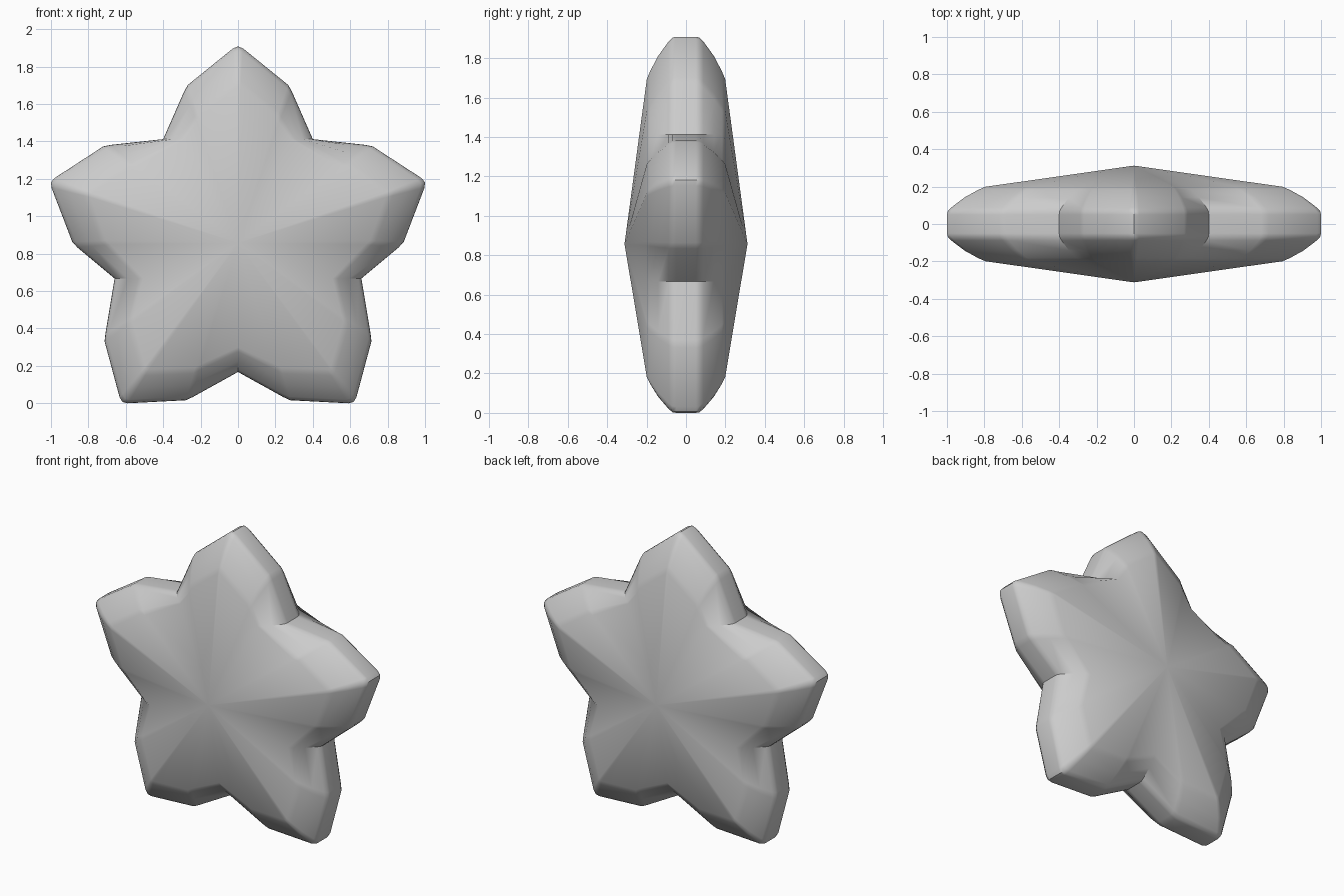
import bpy, bmesh, math

if "Cube" in bpy.data.objects:
    bpy.data.objects.remove(bpy.data.objects["Cube"])

CZ = 0.864          # height of the star's centre
APEX = 0.312        # half thickness at the centre
N_ARMS = 5

# one arm: (along, across) on the outer edge, paired with the front bevel edge
ARM = [((0.81, -0.288), (0.66, -0.225)),
       ((0.845, -0.268), (0.69, -0.212)),
       ((1.040, -0.027), (0.845, -0.014)),
       ((1.051, 0.0), (0.855, 0.0)),
       ((1.040, 0.027), (0.845, 0.014)),
       ((0.845, 0.268), (0.69, 0.212)),
       ((0.81, 0.288), (0.66, 0.225))]

# valleys following each arm: outer edge and front edge (x, z relative to centre)
VALLEY = [((-0.40, 0.555), (-0.295, 0.555)),
          ((-0.66, -0.19), (-0.52, -0.19)),
          ((0.0, -0.69), (0.0, -0.57)),
          ((0.66, -0.19), (0.52, -0.19)),
          ((0.40, 0.555), (0.295, 0.555))]


def place(p, angle):
    u, v = p
    c, s = math.cos(angle), math.sin(angle)
    return (u * c - v * s, u * s + v * c)


# outline going round the star
outline = []
for i in range(N_ARMS):
    a = math.radians(90 + 72 * i)
    outline += [(place(o, a), place(n, a)) for o, n in ARM]
    outline.append(VALLEY[i])

# bevel profile: blend from outer edge to front edge, and half thickness
PROFILE = [(1.10, 0.199), (0.90, 0.183), (0.5, 0.142), (0.12, 0.088), (0.02, 0.068), (0.0, 0.05)]
layers = [(t, -y) for t, y in PROFILE] + [(t, y) for t, y in reversed(PROFILE)]

bm = bmesh.new()
rings = []
for t, y in layers:
    ring = []
    for (ox, oz), (nx, nz) in outline:
        ring.append(bm.verts.new((ox + (nx - ox) * t, y, CZ + oz + (nz - oz) * t)))
    rings.append(ring)

n = len(outline)
for r0, r1 in zip(rings, rings[1:]):
    for i in range(n):
        j = (i + 1) % n
        bm.faces.new((r0[i], r0[j], r1[j], r1[i]))

# front and back faces rise to a central point
for ring, y in ((rings[0], -APEX), (rings[-1], APEX)):
    tip = bm.verts.new((0, y, CZ))
    for i in range(n):
        bm.faces.new((ring[i], ring[(i + 1) % n], tip))

bmesh.ops.recalc_face_normals(bm, faces=bm.faces)
lowest = min(v.co.z for v in bm.verts)
bmesh.ops.translate(bm, verts=bm.verts, vec=(0, 0, -lowest))
mesh = bpy.data.meshes.new("star")
bm.to_mesh(mesh)
bm.free()
star = bpy.data.objects.new("star", mesh)
bpy.context.collection.objects.link(star)

# smooth body with crisp valleys
bpy.context.view_layer.objects.active = star
star.select_set(True)
bpy.ops.object.shade_smooth_by_angle(angle=math.radians(40))
